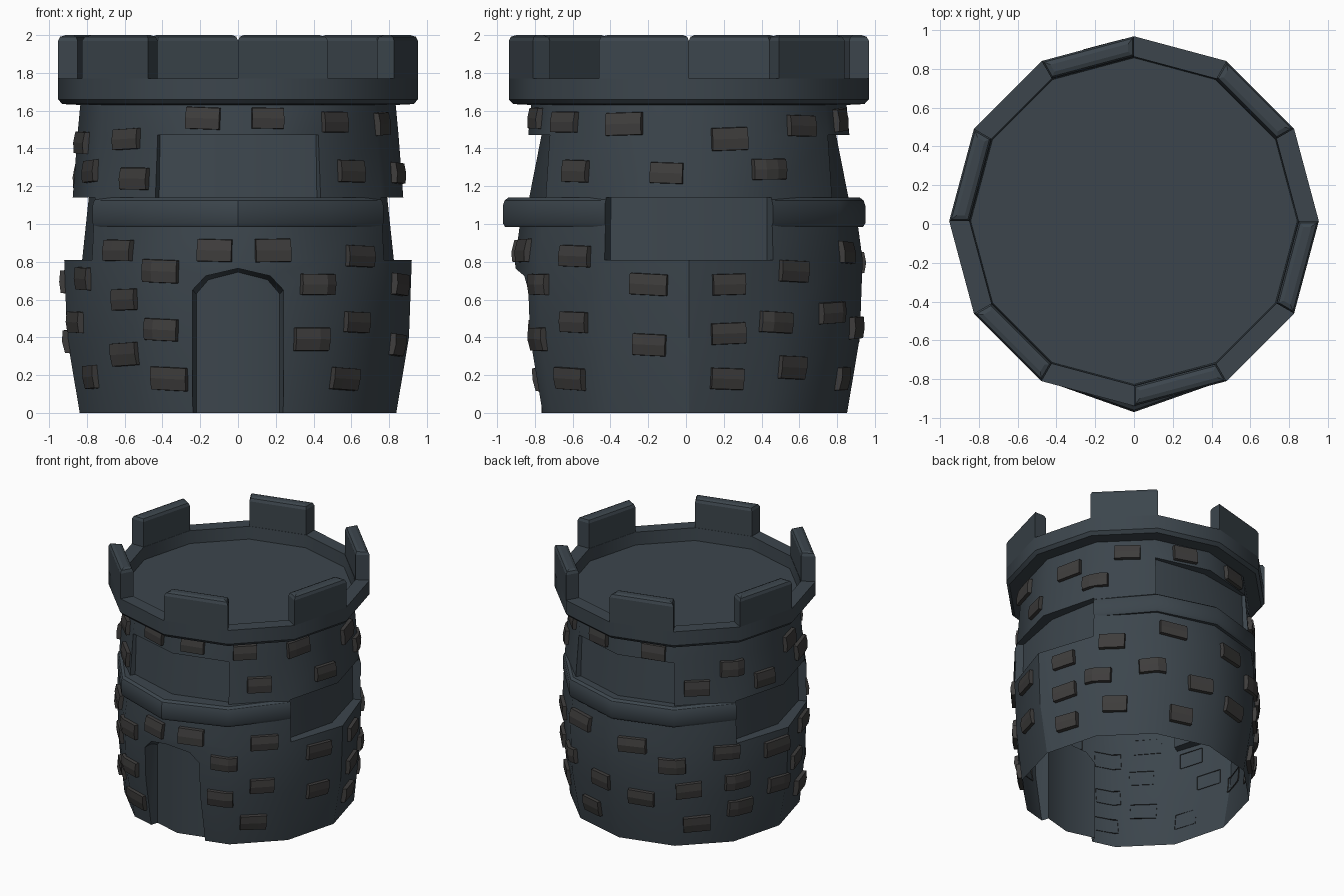
import bpy, bmesh, math, random
from mathutils import Vector

if "Cube" in bpy.data.objects:
    bpy.data.objects.remove(bpy.data.objects["Cube"])

random.seed(4)
N, CY = 12, 0.015


def mat(name, c):
    m = bpy.data.materials.new(name)
    m.diffuse_color = (*c, 1)
    m.use_nodes = True
    m.node_tree.nodes["Principled BSDF"].inputs["Base Color"].default_value = m.diffuse_color
    return m


WALL = mat("dark_slate", (0.045, 0.060, 0.073))
STONE = mat("brown_stone", (0.048, 0.046, 0.045))


def pt(deg, r, z):
    """Point at an angle from the front (-y), counting towards +x."""
    a = math.radians(deg)
    return Vector((r * math.sin(a), CY - r * math.cos(a), z))


def smooth(ob, deg):
    bpy.ops.object.select_all(action='DESELECT')
    bpy.context.view_layer.objects.active = ob
    ob.select_set(True)
    bpy.ops.object.shade_smooth_by_angle(angle=math.radians(deg))


def finish(bm, name, material):
    bmesh.ops.remove_doubles(bm, verts=bm.verts, dist=1e-5)
    bmesh.ops.recalc_face_normals(bm, faces=bm.faces)
    me = bpy.data.meshes.new(name)
    bm.to_mesh(me)
    bm.free()
    ob = bpy.data.objects.new(name, me)
    bpy.context.collection.objects.link(ob)
    me.materials.append(material)
    return ob


def face(bm, pts):
    return bm.faces.new([bm.verts.new(p) for p in pts])


# Tower wall: twelve sectors, with sunken panels on all four sides
LEVELS = [0, 0.4, 0.81, 1.14, 1.47, 1.63]
RADII = [0.838, 0.905, 0.92, 0.875, 0.85, 0.835]


def outer(deg, j):
    slim = 0.97 if j in (1, 2) and deg % 180 in (60, 120) else 1
    return RADII[j] * slim


def band(i, deg, b):
    """Radius at bottom and top of band b of sector i."""
    if b == 2 and i % 6 in (2, 3):
        return (0.825, 0.79) if deg % 180 == 90 else (0.83, 0.825)
    if b == 3 and i % 6 in (5, 0):
        return (0.845, 0.78) if deg % 180 == 0 else (0.835, 0.825)
    return outer(deg, b), outer(deg, b + 1)


bm = bmesh.new()
for i in range(N):
    a0, a1 = 30 * i, 30 * i + 30
    for b in range(5):
        z0, z1 = LEVELS[b], LEVELS[b + 1]
        l, r = band(i, a0, b), band(i, a1, b)
        face(bm, [pt(a0, l[0], z0), pt(a1, r[0], z0), pt(a1, r[1], z1), pt(a0, l[1], z1)])
        if b < 4:   # step between bands
            l2, r2 = band(i, a0, b + 1), band(i, a1, b + 1)
            if abs(l[1] - l2[0]) > 1e-4:
                face(bm, [pt(a0, l[1], z1), pt(a1, r[1], z1), pt(a1, r2[0], z1), pt(a0, l2[0], z1)])
        n = band((i + 1) % N, a1, b)
        if abs(r[0] - n[0]) > 1e-4:   # side of a sunken panel
            face(bm, [pt(a1, r[0], z0), pt(a1, n[0], z0), pt(a1, n[1], z1), pt(a1, r[1], z1)])
for j in (0, 5):
    face(bm, [pt(30 * i, RADII[j], LEVELS[j]) for i in range(N)])
wall = finish(bm, "tower_wall", WALL)

# Arched doorway cut into the front, its back folded along the middle like the wall
ARCH = [(0, -0.1), (0.24, -0.1), (0.24, 0.65), (0.17, 0.725), (0, 0.765), (-0.17, 0.725), (-0.24, 0.65), (-0.24, -0.1)]
bm = bmesh.new()
rings = [[bm.verts.new((x * s, y + 0.268 * abs(x * s), z - d)) for x, z in ARCH]
         for y, s, d in ((-1.2, 1.02, 0), (-0.83, 1, 0), (-0.765, 0.92, 0.02))]
for p, q in zip(rings, rings[1:]):
    for k in range(8):
        bm.faces.new((p[k], p[(k + 1) % 8], q[(k + 1) % 8], q[k]))
for ring in (rings[0], rings[-1]):
    bm.faces.new(ring[:5])
    bm.faces.new(ring[4:] + ring[:1])
cutter = finish(bm, "door_cutter", WALL)
cutter.hide_render = True
mod = wall.modifiers.new("door", 'BOOLEAN')
mod.operation, mod.solver, mod.object = 'DIFFERENCE', 'EXACT', cutter
bpy.context.view_layer.objects.active = wall
bpy.ops.object.modifier_apply(modifier="door")
bpy.data.objects.remove(cutter)

# Open the hollow wall at bottom and top
bm = bmesh.new()
bm.from_mesh(wall.data)
caps = [f for f in bm.faces if all(v.co.z < 0.001 for v in f.verts) or all(v.co.z > 1.629 for v in f.verts)]
bmesh.ops.delete(bm, geom=caps, context='FACES')
bm.to_mesh(wall.data)
bm.free()
smooth(wall, 33)

# Rounded ledge, one run at the front and one at the back
for name, mid, radii in (("front_ledge", 0, (0.985, 0.945, 0.89)), ("back_ledge", 180, (0.935, 0.925, 0.89))):
    bm = bmesh.new()
    sections = []
    for s in range(-2, 3):
        r = radii[abs(s)]
        prof = [(0.86, 0.985), (r - 0.012, 0.985), (r, 1.005), (r, 1.095), (r - 0.01, 1.125), (r - 0.03, 1.14), (0.84, 1.14)]
        sections.append([bm.verts.new(pt(mid + 30 * s, *p)) for p in prof])
    for p, q in zip(sections, sections[1:]):
        for k in range(6):
            bm.faces.new((p[k], p[k + 1], q[k + 1], q[k]))
    bm.faces.new(sections[0])
    bm.faces.new(sections[-1])
    smooth(finish(bm, name, WALL), 33)

# Parapet ring with roof floor
bm = bmesh.new()
prof = [(0.83, 1.63), (0.93, 1.635), (0.953, 1.66), (0.953, 1.77), (0.848, 1.77), (0.842, 1.67)]
for i in range(N):
    for p, q in zip(prof, prof[1:]):
        face(bm, [pt(30 * i, *p), pt(30 * i + 30, *p), pt(30 * i + 30, *q), pt(30 * i, *q)])
face(bm, [pt(30 * i, *prof[-1]) for i in range(N)])
smooth(finish(bm, "parapet", WALL), 33)

# Merlons on every other side
for i in range(6):
    bm = bmesh.new()
    a = 60 * i
    plan = [(a, 0.953), (a + 30, 0.953), (a + 30, 0.85), (a, 0.85)]
    lo = [bm.verts.new(pt(d, r, 1.77)) for d, r in plan]
    hi = [bm.verts.new(pt(d, r, 2.0)) for d, r in plan]
    for k in range(4):
        bm.faces.new((lo[k], lo[(k + 1) % 4], hi[(k + 1) % 4], hi[k]))
    bm.faces.new(hi)
    top = [e for e in bm.edges if all(v.co.z > 1.9 for v in e.verts)]
    bmesh.ops.bevel(bm, geom=top, offset=0.03, segments=2, profile=0.5, affect='EDGES')
    finish(bm, "merlon_%d" % (i + 1), WALL)

# Loose stones on the wall: (angle from front, height)
UPPER = [(11, 1.56), (38, 1.54), (66, 1.53), (45, 1.28), (82, 1.27), (105, 1.45), (136, 1.52), (166, 1.55),
         (120, 1.29), (-13, 1.56), (-45, 1.45), (-80, 1.43), (-66, 1.28), (-40, 1.24), (-139, 1.27),
         (-121, 1.4), (-102, 1.25), (-161, 1.54)]
LOWER = [(-46, .86), (-8, .86), (-68, .71), (-27, .75), (-43, .6), (-78, .48), (-27, .44), (-44, .31),
         (-25, .18), (-66, .19), (12, .86), (47, .83), (28, .68), (76, .68), (104, .68), (129, .75),
         (158, .85), (46, .48), (122, .48), (148, .53), (172, .45), (26, .39), (76, .36), (104, .42),
         (42, .18), (104, .18), (130, .24), (163, .18)]
BACK = [(-170, .8), (-151, .67), (-125, .75), (-97, .69), (-143, .47), (-119, .5), (-166, .38),
        (-117, .28), (-139, .18), (-95, .38)]


def wall_radius(deg, z):
    """Distance from the axis to the faceted wall."""
    j = max(k for k in range(5) if LEVELS[k] <= z)
    t = (z - LEVELS[j]) / (LEVELS[j + 1] - LEVELS[j])
    base = 30 * math.floor(deg / 30)
    r0, r1 = [outer(d, j) * (1 - t) + outer(d, j + 1) * t for d in (base, base + 30)]
    a, b = math.radians(deg - base), math.radians(base + 30 - deg)
    return r0 * r1 * math.sin(math.radians(30)) / (r0 * math.sin(a) + r1 * math.sin(b))


# Each stone is an open-backed cap that hugs the wall
bm = bmesh.new()
for deg, z in UPPER + LOWER + BACK:
    w, h = random.uniform(0.18, 0.21), random.uniform(0.11, 0.125)
    roll = math.radians(random.uniform(-3, 3))

    def on_wall(u, v, d):
        x, y = u * math.cos(roll) - v * math.sin(roll), u * math.sin(roll) + v * math.cos(roll)
        az = deg + math.degrees(x / 0.88)
        return pt(az, wall_radius(az, z + y) + d, z + y)

    cols = (-0.48, -0.17, 0.17, 0.48)
    grid = []
    for v, d in ((-0.5, -0.006), (-0.48, 0.027), (0, 0.034), (0.48, 0.027), (0.5, -0.006)):
        row = [on_wall(-0.5 * w, v * h, -0.006)]
        row += [on_wall(c * w, v * h, d) for c in cols]
        row += [on_wall(0.5 * w, v * h, -0.006)]
        grid.append([bm.verts.new(p) for p in row])
    for p, q in zip(grid, grid[1:]):
        for k in range(5):
            bm.faces.new((p[k], p[k + 1], q[k + 1], q[k]))
finish(bm, "wall_stones", STONE)
